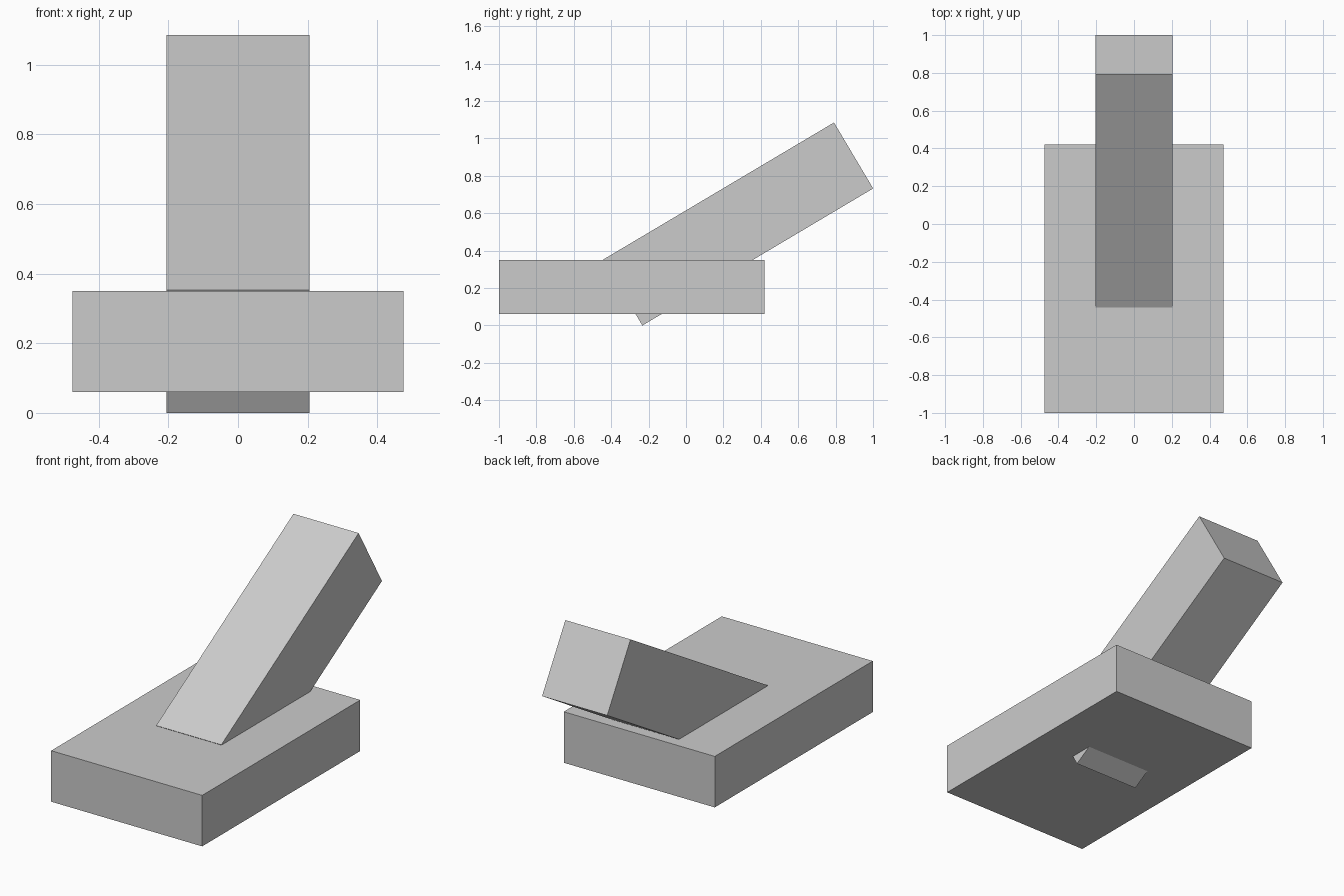
import bpy
import math

default = bpy.data.objects.get("Cube")
if default:
    bpy.data.objects.remove(default, do_unlink=True)

GREY = (0.6, 0.6, 0.6, 1.0)
grey = bpy.data.materials.new("plain grey")
grey.use_nodes = True
grey.diffuse_color = GREY
grey.node_tree.nodes["Principled BSDF"].inputs["Base Color"].default_value = GREY


def add_box(name, size, centre, tilt=0.0):
    """Flat-faced box, tilted in degrees about the x axis."""
    bpy.ops.mesh.primitive_cube_add(size=1, location=centre,
                                    rotation=(math.radians(tilt), 0, 0))
    box = bpy.context.object
    box.name = name
    box.scale = size
    box.data.materials.append(grey)
    return box


# Flat base slab
add_box("base_slab", (0.95, 1.42, 0.29), (0, -0.29, 0.205))

# Leaning beam that passes through the slab and pokes out underneath
add_box("leaning_beam", (0.41, 1.435, 0.41), (0, 0.279, 0.5425), tilt=30.7)
